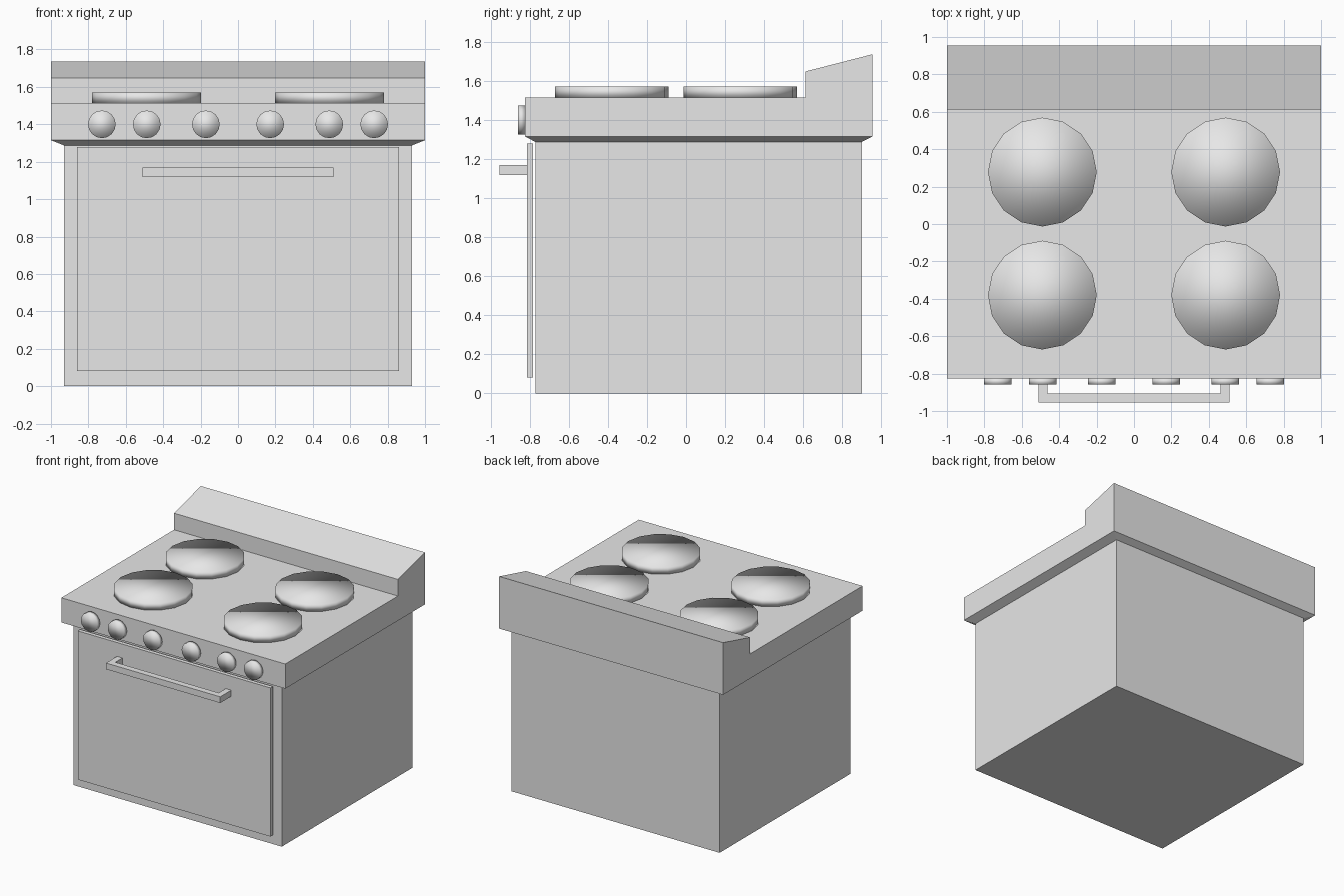
import bpy
import bmesh
import math
from mathutils import Matrix, Vector

cube = bpy.data.objects.get("Cube")
if cube:
    bpy.data.objects.remove(cube, do_unlink=True)

# Single enamel colour
COLOR = (0.8, 0.8, 0.8, 1)
enamel = bpy.data.materials.new("light grey enamel")
enamel.use_nodes = True
enamel.diffuse_color = COLOR
enamel.node_tree.nodes["Principled BSDF"].inputs["Base Color"].default_value = COLOR


def finish(name, bm, smooth=False):
    bmesh.ops.recalc_face_normals(bm, faces=bm.faces)
    mesh = bpy.data.meshes.new(name)
    bm.to_mesh(mesh)
    bm.free()
    for poly in mesh.polygons:
        poly.use_smooth = smooth
    mesh.materials.append(enamel)
    obj = bpy.data.objects.new(name, mesh)
    bpy.context.collection.objects.link(obj)
    return obj


def box(name, low, high):
    low, high = Vector(low), Vector(high)
    bm = bmesh.new()
    matrix = Matrix.Translation((low + high) / 2) @ Matrix.Diagonal((*(high - low), 1))
    bmesh.ops.create_cube(bm, size=1, matrix=matrix)
    return finish(name, bm)


def disc(name, center, radius, depth, tilt=0):
    bm = bmesh.new()
    matrix = Matrix.Translation(center) @ Matrix.Rotation(tilt, 4, 'X')
    bmesh.ops.create_cone(bm, cap_ends=True, segments=16, radius1=radius,
                          radius2=radius, depth=depth, matrix=matrix)
    return finish(name, bm, smooth=True)


def extrude_profile(points, axis, start, end):
    """Extrude a closed 2D outline along x (points are y, z) or z (points are x, y)."""
    bm = bmesh.new()
    place = (lambda p: (start, *p)) if axis == 'X' else (lambda p: (*p, start))
    face = bm.faces.new([bm.verts.new(place(p)) for p in points])
    grown = bmesh.ops.extrude_face_region(bm, geom=[face])["geom"]
    shift = (end - start, 0, 0) if axis == 'X' else (0, 0, end - start)
    bmesh.ops.translate(bm, vec=shift,
                        verts=[v for v in grown if isinstance(v, bmesh.types.BMVert)])
    bmesh.ops.recalc_face_normals(bm, faces=bm.faces)
    return bm


# Cabinet and floating door panel
SIDE, FRONT, BACK, NECK = 0.93, -0.77, 0.9, 1.287
box("cabinet", (-SIDE, FRONT, 0), (SIDE, BACK, NECK))
box("oven_door", (-0.86, -0.815, 0.08), (0.86, -0.783, 1.28))

# Cooktop with backguard, its underside tapering in to the cabinet
bm = extrude_profile([(-0.825, 1.315), (0.955, 1.315), (0.955, 1.736),
                      (0.612, 1.648), (0.612, 1.514), (-0.825, 1.514)], 'X', -1, 1)
bm.normal_update()
under = min(bm.faces, key=lambda f: f.normal.z)
lip = bmesh.ops.extrude_discrete_faces(bm, faces=[under])["faces"][0]
for v in lip.verts:
    v.co = (math.copysign(SIDE, v.co.x), FRONT if v.co.y < 0 else BACK, NECK)
finish("cooktop", bm)

# Door handle, one bent bar
bm = extrude_profile([(-0.51, -0.813), (-0.51, -0.955), (0.51, -0.955), (0.51, -0.813),
                      (0.462, -0.813), (0.462, -0.905), (-0.462, -0.905), (-0.462, -0.813)],
                     'Z', 1.118, 1.168)
finish("door_handle", bm)

# Four burners and a row of mirrored knobs
for side, x in (("right", -0.49), ("left", 0.49)):
    for place, y in (("front", -0.38), ("back", 0.278)):
        disc(f"burner_{place}_{side}", (x, y, 1.542), 0.291, 0.056)
    for label, offset in (("inner", 0.172), ("middle", 0.488), ("outer", 0.728)):
        disc(f"knob_{label}_{side}", (math.copysign(offset, x), -0.842, 1.4),
             0.074, 0.034, math.pi / 2)
